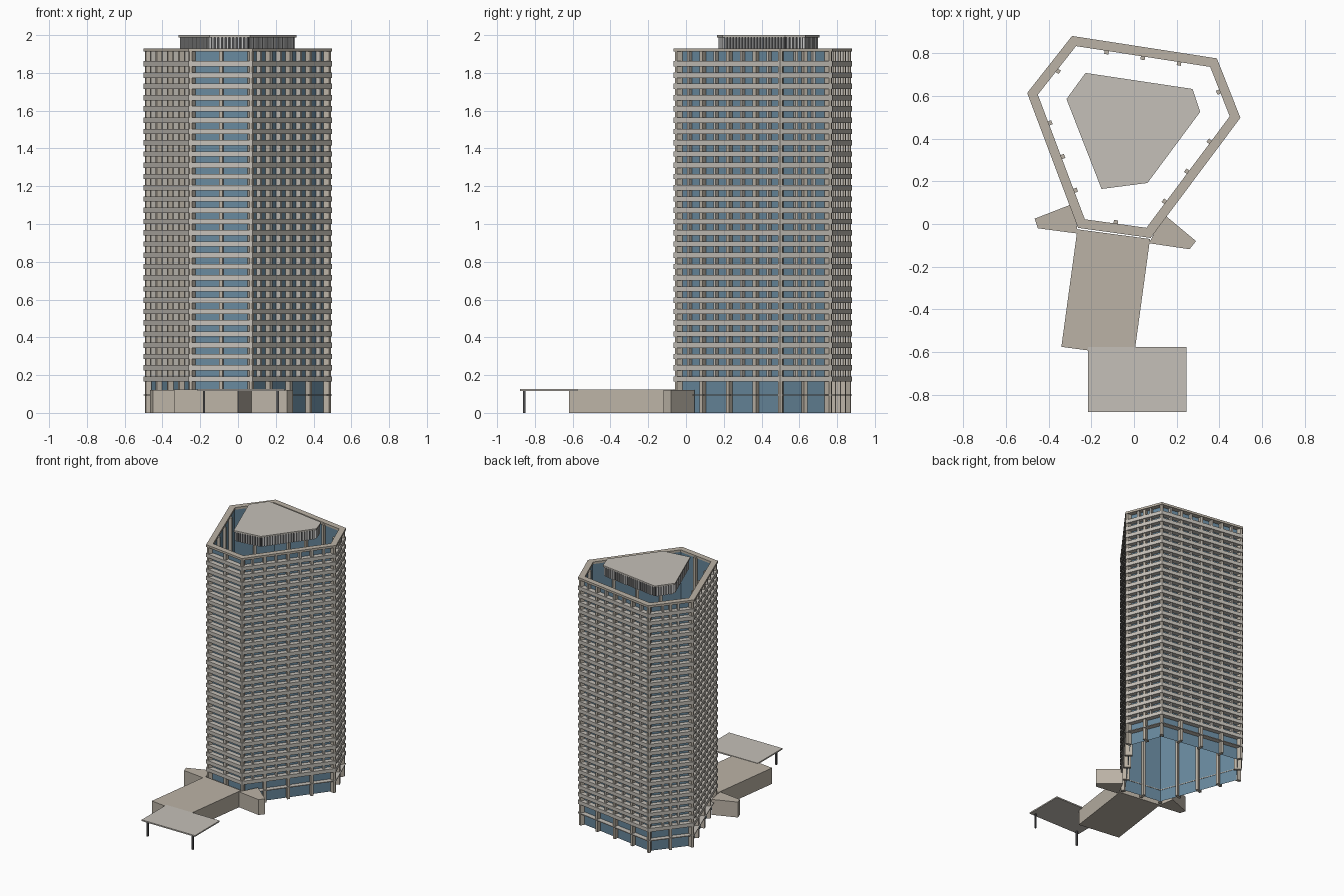
import bpy, bmesh
from mathutils import Vector

if "Cube" in bpy.data.objects:
    bpy.data.objects.remove(bpy.data.objects["Cube"])

# Footprint corners (counter-clockwise): S, SE, E, N, NW, SW edges
FOOT = [Vector(p) for p in [(-.262, -.018), (.078, -.065), (.498, .497),
                            (.388, .775), (-.29, .88), (-.5, .613)]]
UPPER_BAYS = [2, 8, 3, 8, 3, 8]
LOWER_BAYS = [2, 4, 2, 4, 2, 4]


def material(name, rgb):
    m = bpy.data.materials.new(name)
    m.diffuse_color = (*rgb, 1)
    m.use_nodes = True
    m.node_tree.nodes["Principled BSDF"].inputs["Base Color"].default_value = m.diffuse_color
    return m


GLASS = material("blue_glass", (.14, .25, .34))
STONE = material("pale_stone", (.56, .53, .48))
BEIGE = material("beige_stone", (.50, .45, .38))
DARK = material("dark_metal", (.08, .08, .085))


def finish(name, bm, mat=None):
    bmesh.ops.recalc_face_normals(bm, faces=bm.faces)
    me = bpy.data.meshes.new(name)
    bm.to_mesh(me)
    bm.free()
    ob = bpy.data.objects.new(name, me)
    bpy.context.collection.objects.link(ob)
    if mat:
        me.materials.append(mat)
    return ob


def inset(poly, d):
    """Move every edge of a convex polygon inward by d."""
    out = []
    for i, p in enumerate(poly):
        a = (p - poly[i - 1]).normalized()
        b = (poly[(i + 1) % len(poly)] - p).normalized()
        na, nb = Vector((-a.y, a.x)), Vector((-b.y, b.x))
        out.append(p + (na + nb) * d / (1 + na.dot(nb)))
    return out


def loop(bm, poly, z):
    return [bm.verts.new((p.x, p.y, z)) for p in poly]


def bridge(bm, a, b):
    for i in range(len(a)):
        j = (i + 1) % len(a)
        bm.faces.new((a[i], a[j], b[j], b[i]))


def prism(bm, poly, z0, z1, caps=True):
    a, b = loop(bm, poly, z0), loop(bm, poly, z1)
    bridge(bm, a, b)
    if caps:
        bm.faces.new(a[::-1])
        bm.faces.new(b)


def ring(bm, outer, inner, z0, z1):
    loops = [loop(bm, outer, z0), loop(bm, outer, z1), loop(bm, inner, z1), loop(bm, inner, z0)]
    for i in range(4):
        bridge(bm, loops[i], loops[(i + 1) % 4])


def posts(bm, poly, bays, width, d0, d1, z0, z1):
    """Posts between the corners of each edge, from depth d0 to d1."""
    for i, n in enumerate(bays):
        p, q = poly[i], poly[(i + 1) % len(poly)]
        t = (q - p).normalized()
        nrm = Vector((-t.y, t.x))
        for k in range(1, n):
            c = p.lerp(q, k / n)
            h = t * width / 2
            prism(bm, [c - h + nrm * d0, c + h + nrm * d0, c + h + nrm * d1, c - h + nrm * d1], z0, z1)


def corner_posts(bm, z0, z1):
    a, b = inset(FOOT, .006), inset(FOOT, .032)
    for i in range(6):
        t0 = (a[i - 1] - a[i]).normalized() * .014
        t1 = (a[(i + 1) % 6] - a[i]).normalized() * .014
        prism(bm, [a[i] + t0, a[i], a[i] + t1, b[i] + t1, b[i] + t0], z0, z1)


# Open glass curtain wall
bm = bmesh.new()
prism(bm, inset(FOOT, .038), 0, 1.92, caps=False)
finish("glass_wall", bm, GLASS)

# Floor bands, roof parapet and thin lower ledge
bm = bmesh.new()
for k in range(29):
    z = .165 + k * .0596
    ring(bm, FOOT, inset(FOOT, .037), z, z + .028)
finish("floor_bands", bm, STONE)
bm = bmesh.new()
ring(bm, FOOT, inset(FOOT, .044), 1.913, 1.93)
finish("roof_parapet", bm, BEIGE)
bm = bmesh.new()
ring(bm, FOOT, inset(FOOT, .041), .092, .098)
finish("lower_ledge", bm, STONE)

# Facade columns: full-height main piers and slimmer intermediate posts
bm = bmesh.new()
corner_posts(bm, 0, 1.92)
posts(bm, FOOT, LOWER_BAYS, .02, .008, .06, 0, 1.92)
finish("main_piers", bm, BEIGE)
bm = bmesh.new()
posts(bm, FOOT, UPPER_BAYS, .014, .008, .036, .17, 1.92)
finish("window_posts", bm, STONE)

# Rooftop plant room with ribbed walls
PLANT = [Vector(p) for p in [(-.152, .164), (.063, .192), (.31, .525),
                             (.274, .632), (-.227, .707), (-.316, .585)]]
bm = bmesh.new()
prism(bm, inset(PLANT, .014), 1.915, 1.99)
finish("plant_room_wall", bm, DARK)
bm = bmesh.new()
posts(bm, PLANT, [max(2, round((PLANT[(i + 1) % 6] - PLANT[i]).length / .02)) for i in range(6)],
      .011, .005, .014, 1.915, 1.99)
finish("plant_room_ribs", bm)
bm = bmesh.new()
prism(bm, PLANT, 1.988, 2.0)
finish("plant_room_roof", bm, STONE)

# Entrance hall and its two side wings
for name, pts in {
    "entrance_hall": [(-.34, -.575), (0, -.62), (.075, -.07), (-.265, -.025)],
    "right_wing": [(.07, -.09), (.26, -.118), (.29, -.08), (.14, .045)],
    "left_wing": [(-.45, -.02), (-.262, -.045), (-.285, .095), (-.465, .025)],
}.items():
    bm = bmesh.new()
    prism(bm, [Vector(p) for p in pts], 0, .124 if name == "entrance_hall" else .12)
    finish(name, bm, BEIGE)


# Entrance canopy on two posts
def box(name, x0, x1, y0, y1, z0, z1, mat):
    bm = bmesh.new()
    prism(bm, [Vector(p) for p in [(x0, y0), (x1, y0), (x1, y1), (x0, y1)]], z0, z1)
    finish(name, bm, mat)


box("canopy", -.215, .245, -.88, -.575, .117, .127, STONE)
for side, x in (("left", -.18), ("right", .21)):
    box("canopy_post_" + side, x - .006, x + .006, -.862, -.85, 0, .118, DARK)
